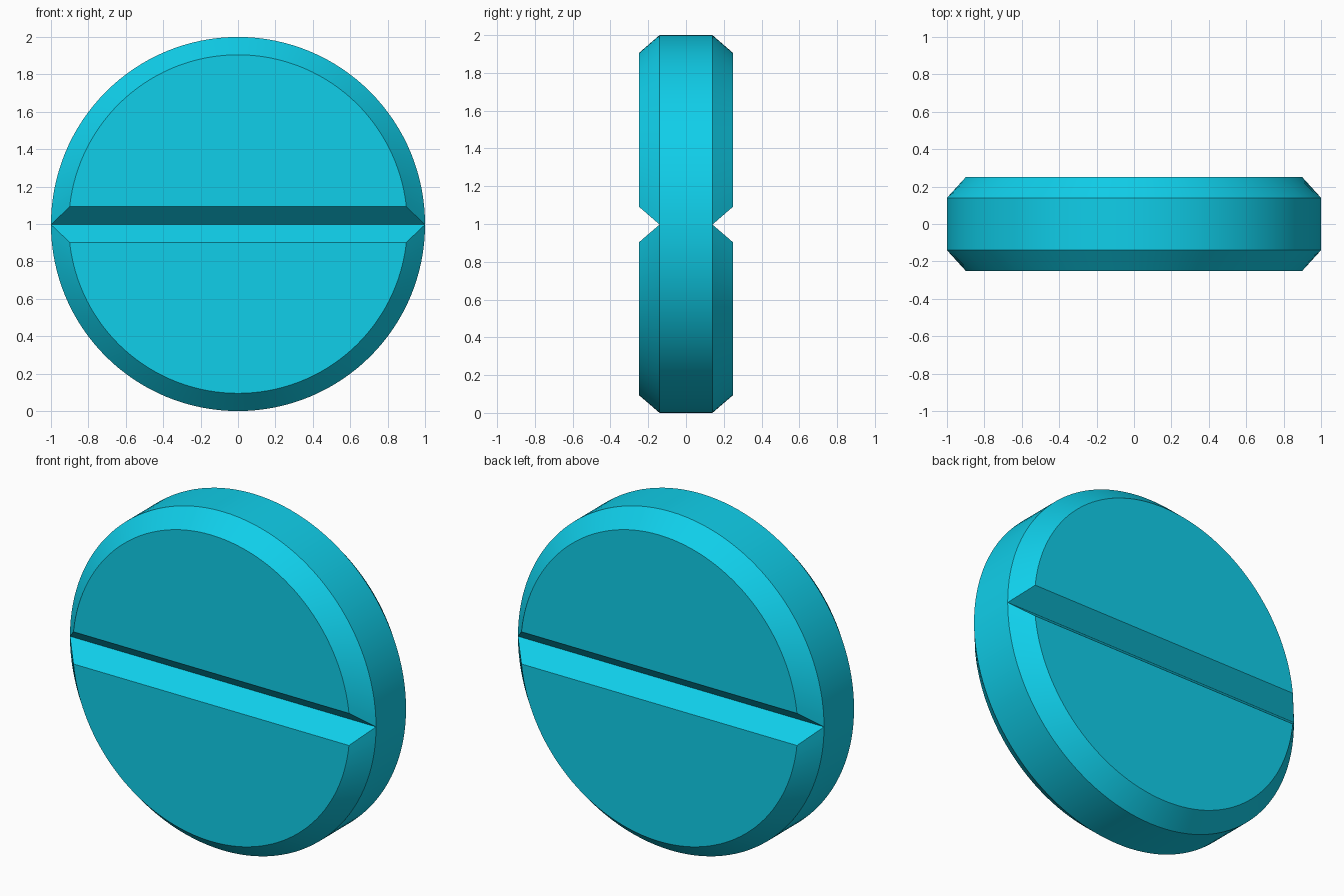
import bpy, bmesh, math

if "Cube" in bpy.data.objects:
    bpy.data.objects.remove(bpy.data.objects["Cube"])

SEAM, R, INNER, LIP = 0.997, 1.0, 0.905, 0.095
SIDE_Y, FACE_Y, N = 0.14, 0.25, 64

mat = bpy.data.materials.new("cyan_coating")
mat.diffuse_color = (0.005, 0.62, 0.82, 1)
mat.use_nodes = True
mat.node_tree.nodes["Principled BSDF"].inputs["Base Color"].default_value = mat.diffuse_color


def half_arc(radius, start, sign):
    return [(radius * math.cos(a), SEAM + sign * radius * math.sin(a))
            for a in (start + (math.pi - 2 * start) * i / N for i in range(N + 1))]


def half_tablet(name, sign, height):
    # Half-disc loops from front face to back face, chamfered all round
    outer = half_arc(R, 0, sign)
    inner = half_arc(INNER, math.asin(LIP / INNER), sign)
    bm = bmesh.new()
    loops = []
    for pts, y in ((inner, -FACE_Y), (outer, -SIDE_Y), (outer, SIDE_Y), (inner, FACE_Y)):
        loops.append([bm.verts.new((x, y, SEAM + (z - SEAM) * height)) for x, z in pts])
    for a, b in zip(loops, loops[1:]):
        for i in range(N + 1):
            j = (i + 1) % (N + 1)
            bm.faces.new((a[i], a[j], b[j], b[i]))
    bm.faces.new(loops[0])
    bm.faces.new(loops[-1])
    bmesh.ops.recalc_face_normals(bm, faces=bm.faces[:])
    me = bpy.data.meshes.new(name)
    bm.to_mesh(me)
    bm.free()
    me.materials.append(mat)
    ob = bpy.data.objects.new(name, me)
    bpy.context.collection.objects.link(ob)
    bpy.ops.object.select_all(action='DESELECT')
    ob.select_set(True)
    bpy.context.view_layer.objects.active = ob
    bpy.ops.object.shade_smooth_by_angle(angle=math.radians(25))


# Upper and lower halves meet at the score line
half_tablet("tablet_upper_half", 1, 1.003)
half_tablet("tablet_lower_half", -1, SEAM)
